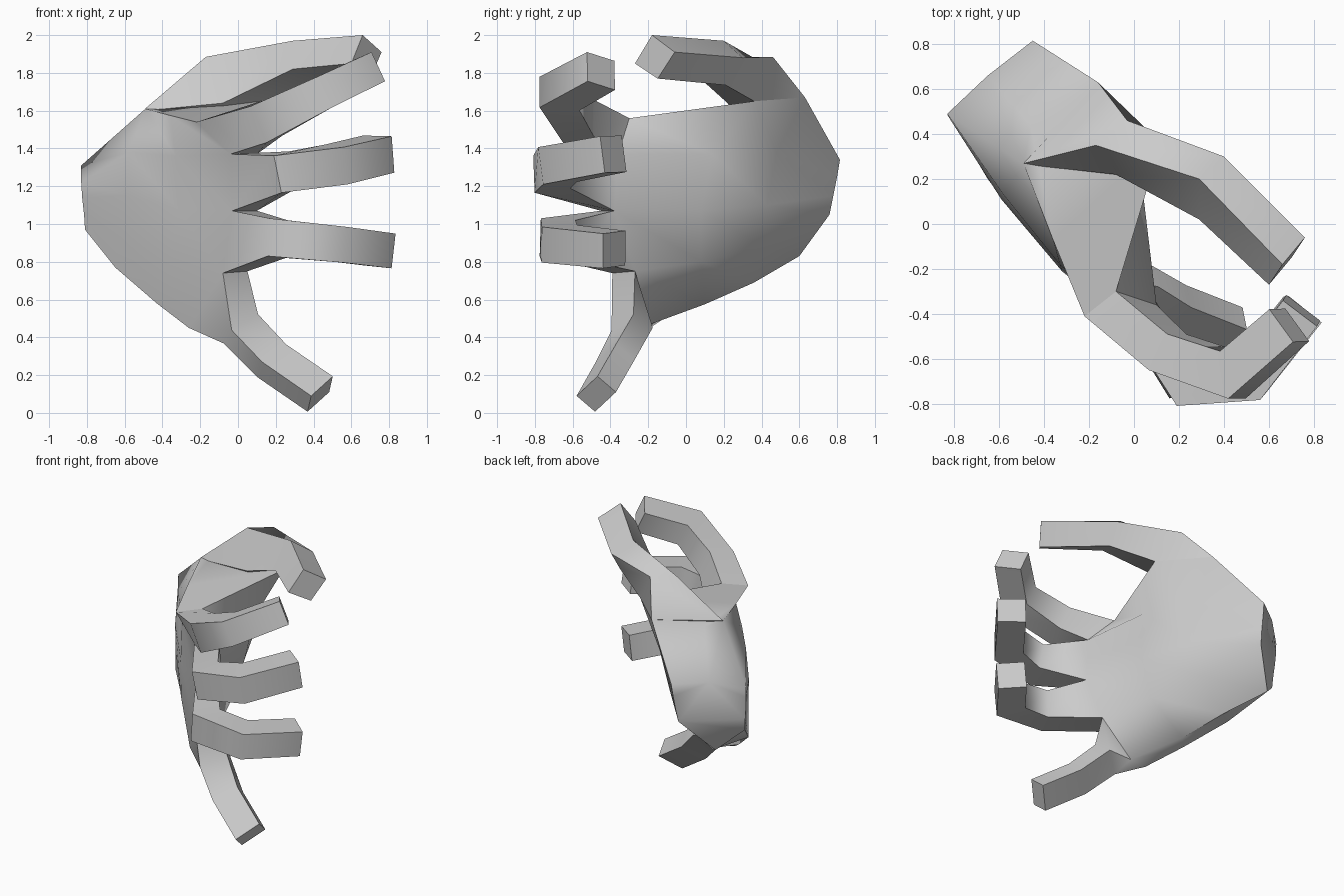
import bpy, bmesh
from mathutils import Vector as V

if "Cube" in bpy.data.objects:
    bpy.data.objects.remove(bpy.data.objects["Cube"])


def skin(bm, rings, caps=(True, True)):
    """Skin closed rings of equal point count and cap the chosen ends."""
    rows = [[bm.verts.new(p) for p in ring] for ring in rings]
    n = len(rows[0])
    for a, b in zip(rows, rows[1:]):
        for i in range(n):
            j = (i + 1) % n
            bm.faces.new((a[i], a[j], b[j], b[i]))
    if caps[0]:
        bm.faces.new(rows[0])
    if caps[1]:
        bm.faces.new(rows[-1][::-1])


def finger(bm, base, path, side, widths, thicks):
    """Mitred box section swept from a knuckle quad along a bent path."""
    pts = [V(p) for p in path]
    start = sum((V(b) for b in base), V()) / 4
    pts.insert(0, start)
    dirs = [(b - a).normalized() for a, b in zip(pts, pts[1:])]
    rings = [base]
    for i in range(1, len(pts)):
        d0, d1 = dirs[i - 1], dirs[min(i, len(dirs) - 1)]
        t = (d0 + d1).normalized()
        s = V(side)
        s = (s - t * s.dot(t)).normalized()
        n = t.cross(s) / max(t.dot(d1), 0.6)
        w, h = s * widths[i - 1] / 2, n * thicks[i - 1] / 2
        rings.append([pts[i] + w + h, pts[i] + w - h, pts[i] - w - h, pts[i] - w + h])
    skin(bm, rings, (False, True))


def finish(bm, name):
    """Weld, orient and smooth the mesh while keeping hard edges."""
    bmesh.ops.remove_doubles(bm, verts=bm.verts, dist=0.0005)
    bmesh.ops.recalc_face_normals(bm, faces=bm.faces)
    me = bpy.data.meshes.new(name)
    bm.to_mesh(me)
    bm.free()
    ob = bpy.data.objects.new(name, me)
    bpy.context.collection.objects.link(ob)
    bpy.ops.object.select_all(action='DESELECT')
    ob.select_set(True)
    bpy.context.view_layer.objects.active = ob
    bpy.ops.object.shade_smooth_by_angle(angle=1.05)


# palm: rings from wrist to knuckles, back of hand first, then palm side
wrist = [(-.83, .49, 1.31), (-.83, .485, 1.22), (-.825, .48, 1.14), (-.815, .475, 1.05),
         (-.81, .47, .97), (-.66, .60, .83), (-.47, .76, 1.05), (-.46, .78, 1.15),
         (-.455, .80, 1.25), (-.45, .815, 1.34), (-.65, .66, 1.35)]
heel = [(-.49, .265, 1.61), (-.58, .13, 1.38), (-.59, .11, 1.15), (-.62, .16, .93),
        (-.65, .20, .77), (-.47, .36, .69), (-.24, .41, .88), (-.16, .43, 1.1),
        (-.12, .48, 1.38), (-.16, .63, 1.67), (-.46, .44, 1.625)]
middle = [(-.36, -.07, 1.575), (-.33, -.18, 1.36), (-.32, -.21, 1.08), (-.36, -.15, .78),
          (-.43, .0, .58), (-.34, .10, .575), (-.08, .08, .80), (.0, .08, 1.07),
          (.04, .14, 1.37), (.12, .36, 1.65), (-.12, .145, 1.612)]
knuckles = [(-.22, -.41, 1.54), (-.04, -.45, 1.37), (-.03, -.45, 1.07), (-.08, -.39, .74),
            (-.26, -.19, .45), (-.14, -.2, .465), (.05, -.27, .75), (.10, -.38, 1.07),
            (.10, -.36, 1.37), (-.08, -.30, 1.56), (-.15, -.355, 1.55)]
hand = bmesh.new()
skin(hand, [wrist, heel, middle, knuckles], (True, False))

# four fingers grow out of the knuckle ring: bend, bend, tip
fingers = [
    ([(.15, -.57, 1.545), (.44, -.67, 1.69), (.69, -.45, 1.81)],
     (.07, 0, -.16), (.21, .18, .17), (.18, .19, .185)),
    ([(.25, -.71, 1.275), (.52, -.68, 1.315), (.745, -.385, 1.37)],
     (.01, .02, -.2), (.2, .2, .195), (.18, .19, .19)),
    ([(.21, -.68, .925), (.52, -.67, .895), (.75, -.38, .865)],
     (-.02, 0, -.19), (.2, .19, .185), (.18, .19, .19)),
    ([(.015, -.285, .445), (.18, -.375, .275), (.435, -.475, .10)],
     (-.09, -.12, -.12), (.2, .19, .19), (.13, .13, .13))]
for i, (path, side, widths, thicks) in enumerate(fingers):
    base = [knuckles[8 - i], knuckles[i + 1], knuckles[i], knuckles[9 - i]]
    if i == 3:    # little finger twists a quarter turn from its knuckle
        base = [knuckles[4], knuckles[3], knuckles[6], knuckles[5]]
    else:
        # quad order: lower palm, lower back, upper back, upper palm
        base = [knuckles[8 - i], knuckles[i + 1], knuckles[i], knuckles[9 - i]]
    finger(hand, base, path, side, widths, thicks)
finish(hand, "palm_and_fingers")

# thumb: fleshy base, knuckle, tip
thumb = bmesh.new()
skin(thumb, [
    [(-.49, .27, 1.612), (-.16, .63, 1.67), (-.12, .47, 1.38), (-.488, .265, 1.60)],
    [(-.17, .35, 1.885), (-.03, .46, 1.885), (.12, .36, 1.65), (-.08, .22, 1.64)],
    [(.29, .20, 1.97), (.40, .30, 1.88), (.39, .21, 1.735), (.29, .02, 1.82)],
    [(.66, -.18, 2.0), (.76, -.06, 1.91), (.70, -.15, 1.77), (.60, -.27, 1.85)]])
finish(thumb, "thumb")
